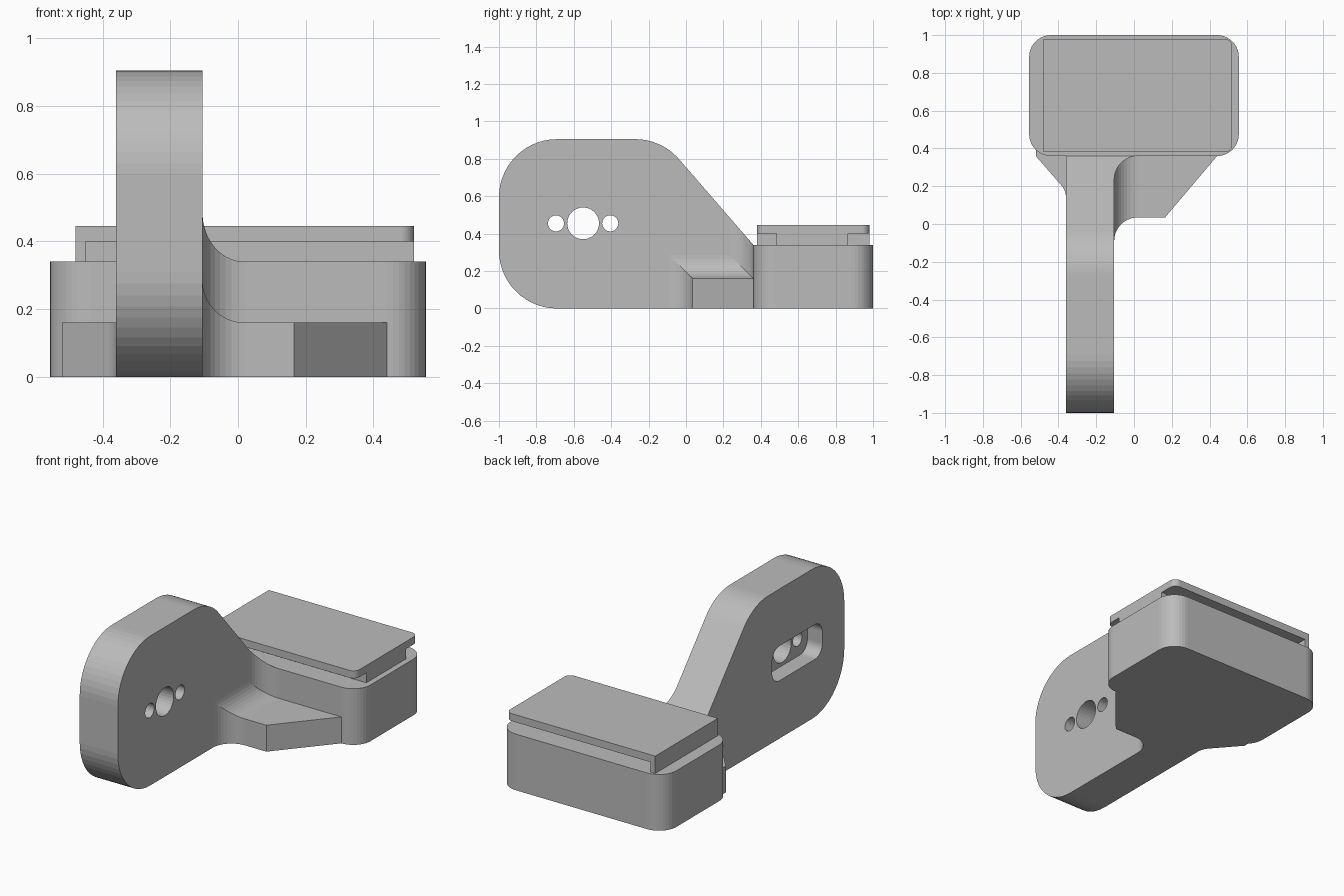
import bpy, bmesh, math
from mathutils import Vector

if "Cube" in bpy.data.objects:
    bpy.data.objects.remove(bpy.data.objects["Cube"])

grey = bpy.data.materials.new("plain grey")
grey.diffuse_color = (0.5, 0.5, 0.5, 1)
grey.use_nodes = True
grey.node_tree.nodes["Principled BSDF"].inputs["Base Color"].default_value = grey.diffuse_color


def rounded(pts, seg=10):
    """Corner list (u, v[, radius]) -> outline with arcs at the rounded corners."""
    out = []
    for i, p in enumerate(pts):
        c = Vector(p[:2])
        r = p[2] if len(p) > 2 else 0
        if not r:
            out.append(c)
            continue
        d1 = (Vector(pts[i - 1][:2]) - c).normalized()
        d2 = (Vector(pts[(i + 1) % len(pts)][:2]) - c).normalized()
        half = d1.angle(d2) / 2
        t = r / math.tan(half)
        centre = c + (d1 + d2).normalized() * (r / math.sin(half))
        a, b = c + d1 * t - centre, c + d2 * t - centre
        ang = a.angle_signed(b)          # clockwise positive
        for k in range(seg + 1):
            f = -ang * k / seg
            out.append(centre + Vector((a.x * math.cos(f) - a.y * math.sin(f),
                                        a.x * math.sin(f) + a.y * math.cos(f))))
    return [p for i, p in enumerate(out) if (p - out[i - 1]).length > 1e-4]


def prism(name, pts, axis, lo, hi, seg=10):
    """Extrude an outline along x, y or z."""
    place = {'x': lambda p, d: (d, p.x, p.y),
             'y': lambda p, d: (p.x, d, p.y),
             'z': lambda p, d: (p.x, p.y, d)}[axis]
    outline = rounded(pts, seg)
    bm = bmesh.new()
    a = [bm.verts.new(place(p, lo)) for p in outline]
    b = [bm.verts.new(place(p, hi)) for p in outline]
    bm.faces.new(a)
    bm.faces.new(b)
    n = len(a)
    for i in range(n):
        j = (i + 1) % n
        bm.faces.new((a[i], a[j], b[j], b[i]))
    bmesh.ops.recalc_face_normals(bm, faces=bm.faces)
    me = bpy.data.meshes.new(name)
    bm.to_mesh(me)
    bm.free()
    me.materials.append(grey)
    ob = bpy.data.objects.new(name, me)
    bpy.context.collection.objects.link(ob)
    return ob


def combine(ob, other, op):
    """Boolean, applied at once; the second object is used up."""
    m = ob.modifiers.new("cut", 'BOOLEAN')
    m.operation, m.solver, m.object = op, 'EXACT', other
    bpy.context.view_layer.update()
    me = bpy.data.meshes.new_from_object(ob.evaluated_get(bpy.context.evaluated_depsgraph_get()))
    ob.modifiers.clear()
    ob.data = me
    bpy.data.objects.remove(other)
    return ob


def box(x0, x1, y0, y1, r0=0, r1=0):
    """Rectangle outline, r0 rounds the low-u corners and r1 the high-u corners."""
    return [(x0, y0, r0), (x1, y0, r1), (x1, y1, r1), (x0, y1, r0)]


# upright plate
PX0, PX1 = -0.36, -0.105
body = prism("bracket_body", [(-1, 0, 0.31), (0.4, 0), (0.4, 0.3), (0.36, 0.34),
                              (-0.13, 0.905, 0.31), (-1, 0.905, 0.31)], 'x', PX0, PX1, 14)

# rounded base block
combine(body, prism("base_block", box(-0.555, 0.555, 0.36, 1, 0.115, 0.115), 'z', 0, 0.34), 'UNION')

# right gusset with fillets towards the plate
gusset = prism("right_gusset", [(-0.2, -0.09), (PX1, -0.09), (PX1, 0.035, 0.125), (0.165, 0.035),
                                (0.44, 0.36), (0.44, 0.45), (-0.2, 0.45)], 'z', 0, 0.4)
combine(gusset, prism("gusset_top", [(-0.3, -0.1), (0.6, -0.1), (0.6, 0.16), (PX1, 0.16, 0.125),
                                     (PX1, 0.285), (-0.3, 0.285)], 'y', -0.3, 0.6), 'INTERSECT')
combine(body, gusset, 'UNION')

# upright fillet between plate and base, trimmed by the plate's slope
fillet = prism("corner_fillet", [(-0.2, 0.235), (PX1, 0.235), (PX1, 0.36, 0.125), (0.02, 0.36),
                                 (0.02, 0.45), (-0.2, 0.45)], 'z', 0, 0.7)
combine(fillet, prism("slope_trim", [(0.1, -0.1), (0.4, -0.1), (0.4, 0.3), (0.36, 0.34),
                                     (0.1, 0.6398)], 'x', -0.4, 0.3), 'INTERSECT')
combine(body, fillet, 'UNION')

# left gusset
combine(body, prism("left_gusset", [(-0.3, 0.13), (PX0, 0.13), (PX0, 0.176, 0.1), (-0.52, 0.36),
                                    (-0.52, 0.42), (-0.3, 0.42)], 'z', 0, 0.16), 'UNION')

# pocket on the left face, then three through holes
combine(body, prism("pocket", box(-0.79, -0.31, 0.35, 0.56, 0.07, 0.07), 'x', -0.5, PX0 + 0.1), 'DIFFERENCE')
for y, r in ((-0.55, 0.085), (-0.695, 0.043), (-0.405, 0.043)):
    ring = [(y + r * math.cos(math.tau * i / 32), 0.455 + r * math.sin(math.tau * i / 32)) for i in range(32)]
    combine(body, prism("hole", ring, 'x', -0.6, 0.2), 'DIFFERENCE')

# slide rail on the base: neck, end stop and overhanging lip
rail = prism("slide_rail", box(-0.48, 0.52, 0.38, 0.98, 0, 0.04), 'z', 0.34, 0.445)
for y0, y1 in ((0.2, 0.485), (0.865, 1.2)):
    combine(rail, prism("groove", box(-0.45, 0.8, y0, y1), 'z', 0.2, 0.4), 'DIFFERENCE')
